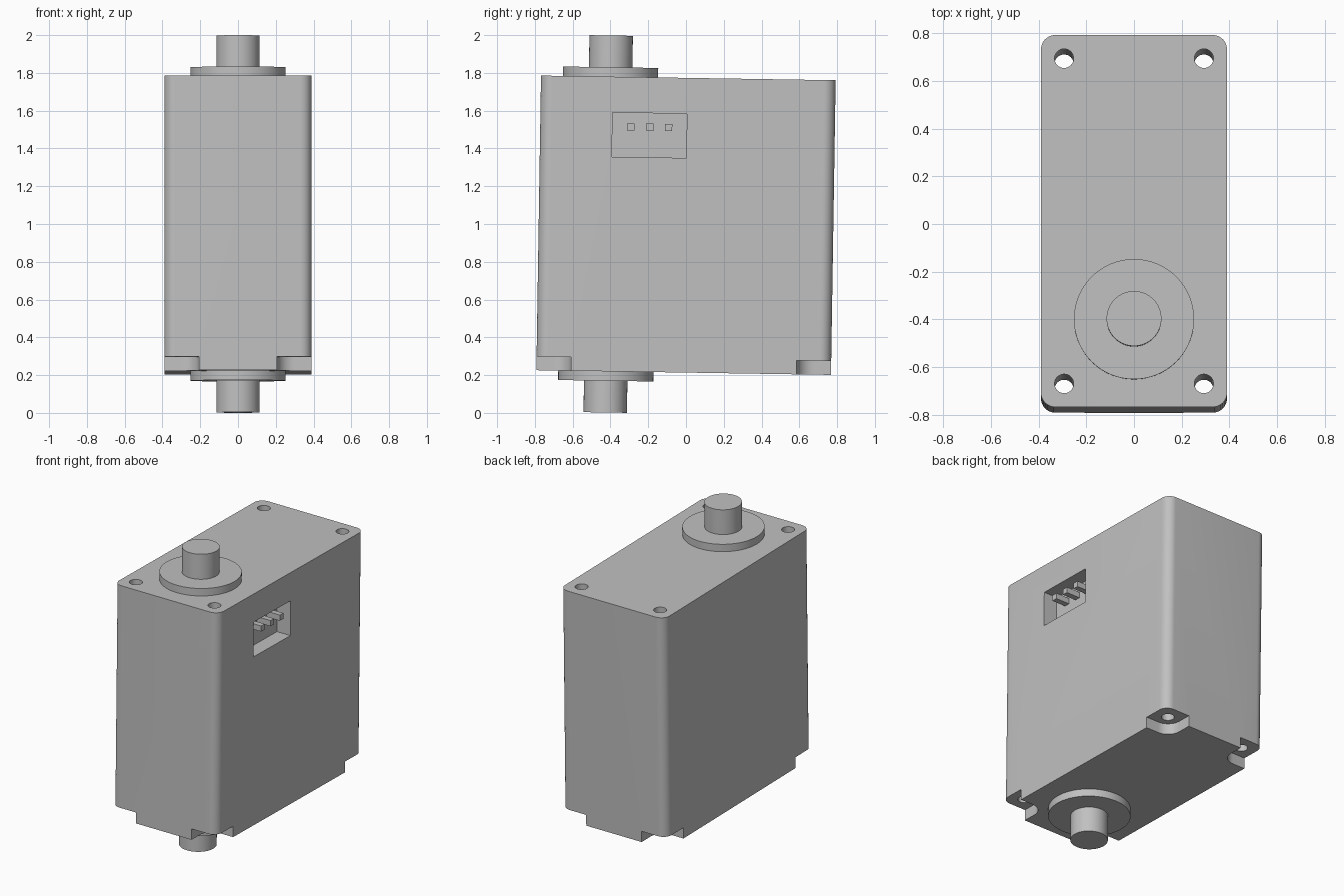
import bpy, bmesh, math
from mathutils import Matrix

if "Cube" in bpy.data.objects:
    bpy.data.objects.remove(bpy.data.objects["Cube"])

# Whole assembly leans very slightly about the x axis
PLACE = Matrix.Translation((0, 0, 0.9935)) @ Matrix.Rotation(-0.0158, 4, 'X')
HX, HY, HZ = 0.39, 0.78, 0.78       # housing half sizes
SHAFT_Y = -0.412

grey = bpy.data.materials.new("light_grey")
grey.diffuse_color = (0.53, 0.53, 0.53, 1)
grey.use_nodes = True
grey.node_tree.nodes["Principled BSDF"].inputs["Base Color"].default_value = grey.diffuse_color


def make(name, bm):
    bmesh.ops.recalc_face_normals(bm, faces=bm.faces)
    me = bpy.data.meshes.new(name)
    bm.to_mesh(me)
    bm.free()
    ob = bpy.data.objects.new(name, me)
    bpy.context.collection.objects.link(ob)
    me.materials.append(grey)
    return ob


def rounded_prism(name, x0, x1, y0, y1, z0, z1, r, seg=10):
    bm = bmesh.new()
    verts = []
    for cx, cy, start in ((x1 - r, y1 - r, 0), (x0 + r, y1 - r, 90),
                          (x0 + r, y0 + r, 180), (x1 - r, y0 + r, 270)):
        for i in range(seg + 1):
            a = math.radians(start + 90 * i / seg)
            verts.append(bm.verts.new((cx + r * math.cos(a), cy + r * math.sin(a), z0)))
    base = bm.faces.new(verts)
    out = bmesh.ops.extrude_face_region(bm, geom=[base])
    top = [v for v in out["geom"] if isinstance(v, bmesh.types.BMVert)]
    bmesh.ops.translate(bm, verts=top, vec=(0, 0, z1 - z0))
    return make(name, bm)


def cylinder(name, x, y, z0, z1, r, sides=64):
    bm = bmesh.new()
    bmesh.ops.create_cone(bm, cap_ends=True, segments=sides, radius1=r, radius2=r,
                          depth=z1 - z0, matrix=Matrix.Translation((x, y, (z0 + z1) / 2)))
    return make(name, bm)


def box(name, x0, x1, y0, y1, z0, z1):
    bm = bmesh.new()
    bmesh.ops.create_cube(bm, size=1, matrix=Matrix.Translation(
        ((x0 + x1) / 2, (y0 + y1) / 2, (z0 + z1) / 2)) @ Matrix.Diagonal((x1 - x0, y1 - y0, z1 - z0, 1)))
    return make(name, bm)


# Housing with rounded vertical edges
housing = rounded_prism("housing", -HX, HX, -HY, HY, -HZ, HZ, 0.06)

# Cutters: corner notches under the housing, screw holes, connector recess
cutters = []
for sx in (-1, 1):
    for sy in (-1, 1):
        xs = sorted((sx * 0.207, sx * 0.8))
        ys = sorted((sy * 0.597, sy * 1.2))
        cutters.append(rounded_prism("notch_cutter", *xs, *ys, -1, -0.707, 0.09))
        cutters.append(cylinder("screw_hole_cutter", sx * 0.293, sy * 0.682, -0.9, 0.9, 0.04, 32))
cutters.append(box("recess_cutter", HX - 0.1, HX + 0.1, -0.398, -0.004, 0.356, 0.59))

for c in cutters:
    m = housing.modifiers.new("cut", 'BOOLEAN')
    m.operation, m.solver, m.object = 'DIFFERENCE', 'EXACT', c
bpy.context.view_layer.update()
dg = bpy.context.evaluated_depsgraph_get()
cut_mesh = bpy.data.meshes.new_from_object(housing.evaluated_get(dg))
housing.modifiers.clear()
housing.data = cut_mesh
for c in cutters:
    bpy.data.objects.remove(c)

parts = [housing]

# Connector pins inside the recess
for i, y in enumerate((-0.3, -0.2, -0.1)):
    parts.append(box(f"connector_pin_{i + 1}", HX - 0.102, HX, y - 0.019, y + 0.019, 0.497, 0.535))

# Flange and shaft on the top and the bottom
for side, s in (("top", 1), ("bottom", -1)):
    parts.append(cylinder(f"{side}_flange", 0, SHAFT_Y, *sorted((s * HZ, s * 0.83)), 0.252))
    parts.append(cylinder(f"{side}_shaft", 0, SHAFT_Y, *sorted((s * 0.83, s * 0.998)), 0.115))

# Place everything and shade with sharp edges
bpy.ops.object.select_all(action='DESELECT')
for ob in parts:
    ob.data.transform(PLACE)
    ob.select_set(True)
bpy.context.view_layer.objects.active = housing
bpy.ops.object.shade_smooth_by_angle(angle=math.radians(30))
